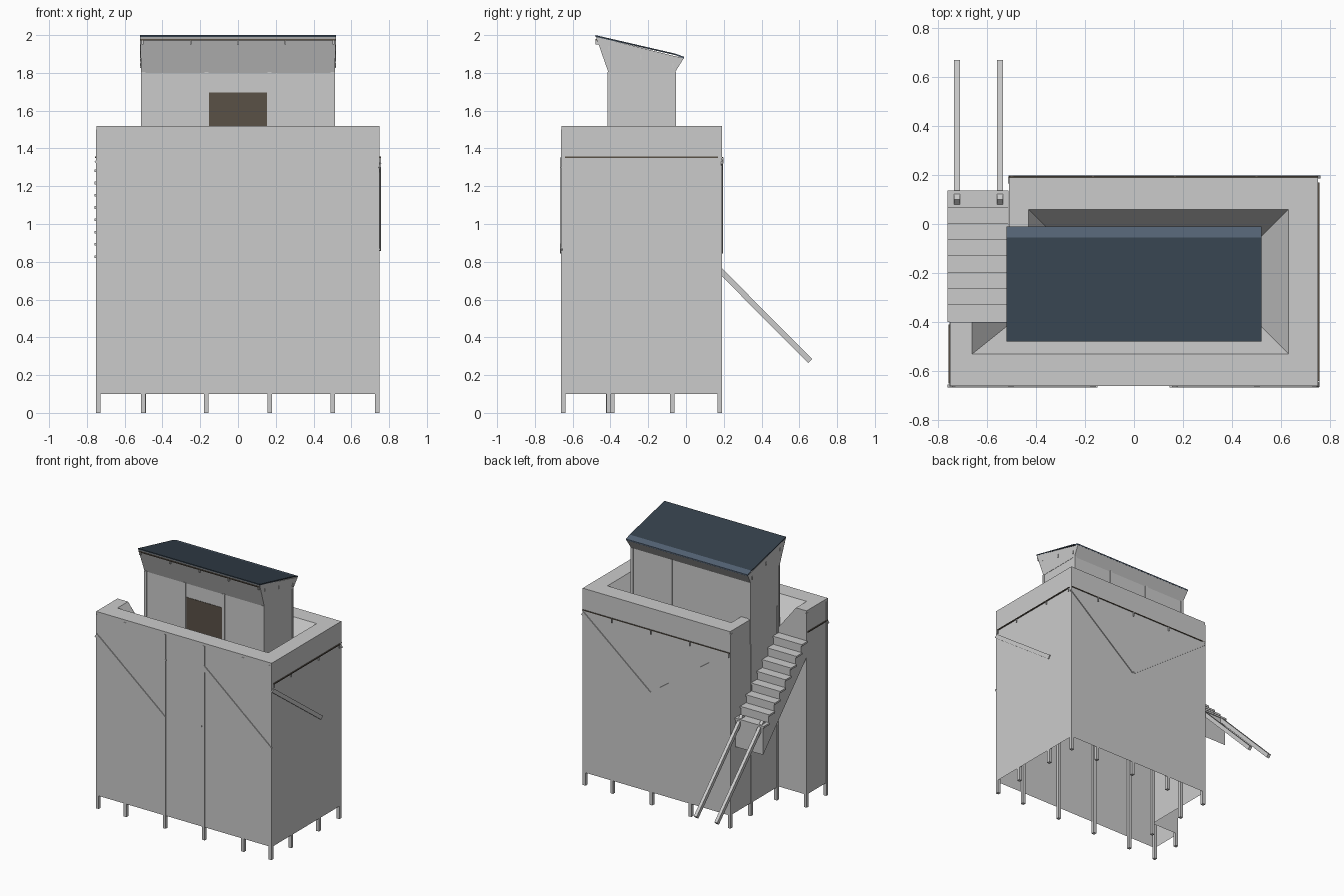
import bpy
from mathutils import Vector

if "Cube" in bpy.data.objects:
    bpy.data.objects.remove(bpy.data.objects["Cube"])


def material(name, rgb):
    m = bpy.data.materials.new(name)
    m.diffuse_color = (*rgb, 1)
    m.use_nodes = True
    m.node_tree.nodes["Principled BSDF"].inputs["Base Color"].default_value = m.diffuse_color
    return m


ROOF = material("roof_blue", (0.035, 0.052, 0.072))
EAVE = material("eave_blue", (0.085, 0.12, 0.17))
WOOD = material("dark_wood", (0.10, 0.082, 0.062))


def mesh(name, verts, faces, mat=None):
    me = bpy.data.meshes.new(name)
    me.from_pydata([tuple(v) for v in verts], [], faces)
    ob = bpy.data.objects.new(name, me)
    bpy.context.collection.objects.link(ob)
    if mat:
        me.materials.append(mat)
    return ob


HEX = [(0, 3, 2, 1), (4, 5, 6, 7), (0, 1, 5, 4), (1, 2, 6, 5), (2, 3, 7, 6), (3, 0, 4, 7)]


def box(name, x, y, z, mat=None):
    return mesh(name, [(x[i], y[j], z[k]) for k in (0, 1)
                       for i, j in ((0, 0), (1, 0), (1, 1), (0, 1))], HEX, mat)


def bar(name, p, q, normal, w, t, mat=None):
    """Flat bar from p to q, w wide across the face and t thick along the normal."""
    p, q, n = Vector(p), Vector(q), Vector(normal)
    s = (q - p).normalized().cross(n) * w / 2
    u = n * t / 2
    return mesh(name, [e + a for e in (p, q) for a in (-s - u, s - u, s + u, -s + u)], HEX, mat)


def prism(name, profile, x0, x1, mat=None):
    """Extrude a y,z profile along x."""
    n = len(profile)
    verts = [(x, y, z) for x in (x0, x1) for y, z in profile]
    faces = [tuple(range(n))[::-1], tuple(range(n, 2 * n))]
    faces += [(i, (i + 1) % n, n + (i + 1) % n, n + i) for i in range(n)]
    return mesh(name, verts, faces, mat)


# --- Hollow tower walls with parapet: rings lofted around an open path ---
outer = [(-.75, -.40), (-.75, -.66), (.75, -.66), (.75, .19), (-.51, .19), (-.51, -.06)]
inner = [(-.66, -.40), (-.66, -.53), (.63, -.53), (.63, .06), (-.43, .06), (-.43, -.06)]
foot = [(-.52, -.40), (-.51, -.41), (.51, -.41), (.51, -.06), (-.31, -.06), (-.31, -.061)]
rings = [(outer, .10), (outer, 1.52), (inner, 1.52), (foot, 1.33)]
verts = [(x, y, z) for path, z in rings for x, y in path]
faces = [(r * 6 + i, r * 6 + i + 1, r * 6 + i + 7, r * 6 + i + 6)
         for r in range(3) for i in range(5)]
mesh("tower_walls", verts, faces)

# Stair notch walls and exposed parapet end
mesh("notch_walls",
     [(-.75, -.40, .1), (-.51, -.40, .1), (-.51, -.40, 1.33), (-.66, -.40, 1.52), (-.75, -.40, 1.52),
      (-.51, .19, .1), (-.51, .19, 1.33), (-.51, -.06, 1.52), (-.51, .19, 1.52), (-.51, -.06, 1.33)],
     [(0, 4, 3, 2, 1), (1, 2, 9, 6, 5), (9, 7, 8, 6)])

# --- Posts standing against the inside of the walls ---
XS = (-.74, -.502, -.167, .167, .502, .738)
YS = (-.409, -.072)
spots = [(x, -.65) for x in XS] + [(x, .178) for x in XS[1:]]
spots += [(.738, y) for y in YS] + [(-.74, -.411), (-.50, -.39), (-.50, -.072)]
for x, y in spots:
    box("tower_post", (x - .012, x + .012), (y - .012, y + .012), (0, 1.50))

# --- Diagonal braces ---
F, B, R = -.661, .191, .751
for p, q, n in [((-.75, F, 1.34), (-.165, F, .855), (0, 1, 0)),
                ((.165, F, 1.34), (.745, F, .855), (0, 1, 0)),
                ((.75, B, 1.33), (.167, B, .855), (0, 1, 0)),
                ((.167, B, .855), (-.502, B, 1.34), (0, 1, 0)),
                ((R, -.655, 1.31), (R, -.055, .87), (1, 0, 0))]:
    bar("diagonal_brace", p, q, n, .03, .012)

# --- Thin rails with hooks around the top ---
bar("back_rail", (.75, .193, 1.353), (-.51, .193, 1.353), (0, 1, 0), .006, .006, WOOD)
bar("right_rail", (.753, -.64, 1.353), (.753, .17, 1.353), (1, 0, 0), .008, .008, WOOD)
bar("left_rail", (-.753, -.65, 1.353), (-.753, -.41, 1.353), (1, 0, 0), .008, .008, WOOD)
for y in (-.635, -.425, -.09, .16):
    box("right_hook", (.75, .757), (y - .003, y + .003), (1.325, 1.353))
for x in (-.5, -.167, .167, .5):
    box("back_hook", (x - .004, x + .004), (.19, .198), (1.32, 1.353))
for x, z in ((-.153, 1.305), (.18, 1.305), (.15, .875)):
    box("front_bolt", (x - .005, x + .005), (-.666, -.66), (z - .005, z + .005))

# --- Cabin with posts and front opening ---
box("cabin", (-.51, .51), (-.41, -.06), (1.33, 1.80))
for x in XS[1:5]:
    for y in (-.408, -.062):
        box("cabin_post", (x - .011, x + .011), (y - .008, y + .008), (1.33, 1.805))
box("front_opening", (-.153, .153), (-.413, -.40), (1.36, 1.695), WOOD)

# --- Flared hood and sloping roof ---
low, top = .512, .519
mesh("roof_hood",
     [(-low, -.41, 1.80), (low, -.41, 1.80), (low, -.06, 1.80), (-low, -.06, 1.80),
      (-top, -.477, 1.992), (top, -.477, 1.992), (top, -.012, 1.877), (-top, -.012, 1.877)], HEX)
seam = (-.055, 1.8935)
prism("roof_sheet", [(-.48, 1.991), seam, (seam[0], seam[1] + .008), (-.48, 2.0)], -.52, .52, ROOF)
prism("roof_eave", [seam, (-.01, 1.875), (-.01, 1.885), (seam[0], seam[1] + .008)], -.52, .52, EAVE)

# Gutter wire and clips under the roof edge
bar("hood_wire", (-.515, -.476, 1.975), (.515, -.476, 1.975), (0, 1, 0), .007, .007, WOOD)
for x in (-.505, -.25, 0, .25, .505):
    box("hood_clip", (x - .005, x + .005), (-.478, -.464), (1.95, 1.978))
for s in (-1, 1):
    for y, z in ((-.41, 1.93), (-.24, 1.885), (-.07, 1.84)):
        box("side_clip", sorted((s * .51, s * .52)), (y - .004, y + .004), (z - .013, z + .013))

# --- Stairs: stepped slab with overhanging treads ---
N, y0, y1, z0, z1 = 8, .13, -.40, .82, 1.34
run, rise = (y1 - y0) / N, (z1 - z0) / N
profile = [(y0, .61)]
for i in range(N):
    z = z0 + rise * i
    profile += [(y0 + run * i, z), (y0 + run * (i + 1), z)]
    box("stair_tread", (-.76, -.512), (y0 + run * (i + 1), y0 + run * i + .006), (z, z + .014))
profile.append((y1, 1.16))
prism("stair_slab", profile, -.75, -.515)

# Long stringers reaching below the steps
for x in (-.722, -.546):
    bar("stair_stringer", (x, .09, .845), (x, .657, .275), (1, 0, 0), .03, .024)
